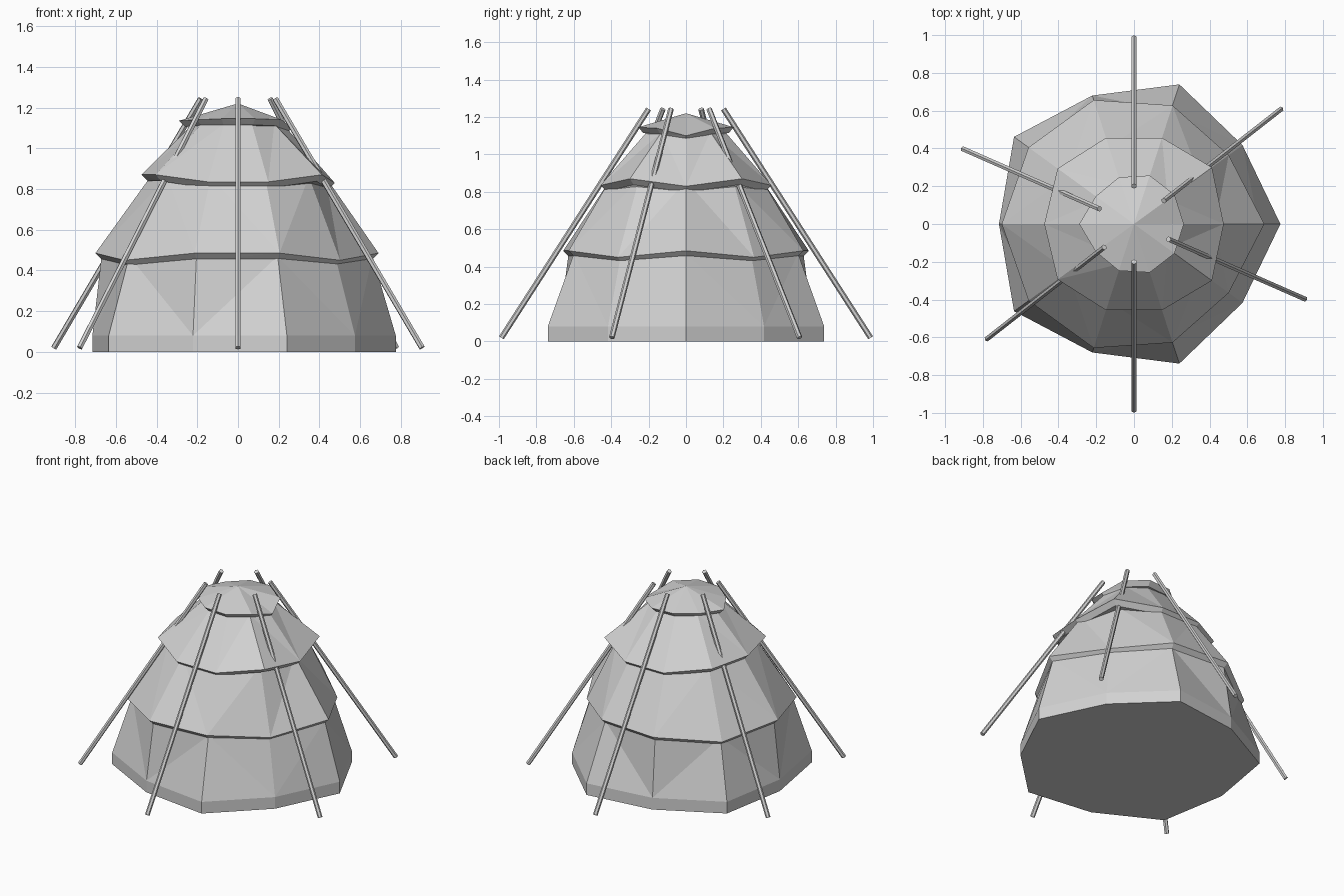
import bpy, bmesh
from math import cos, sin, radians
from mathutils import Vector

cube = bpy.data.objects.get("Cube")
if cube:
    bpy.data.objects.remove(cube, do_unlink=True)

grey = bpy.data.materials.new("plain_grey")
grey.use_nodes = True
tone = (0.64, 0.64, 0.64, 1)
grey.diffuse_color = tone
grey.node_tree.nodes["Principled BSDF"].inputs["Base Color"].default_value = tone


def finish(bm, name):
    bmesh.ops.recalc_face_normals(bm, faces=bm.faces)
    mesh = bpy.data.meshes.new(name)
    bm.to_mesh(mesh)
    bm.free()
    mesh.materials.append(grey)
    obj = bpy.data.objects.new(name, mesh)
    bpy.context.collection.objects.link(obj)
    return obj


def full(half):
    """Six values from +x round to -x become ten values, mirrored front to back."""
    return half + half[-2:0:-1]


def ring(bm, radii, heights):
    verts = []
    for i, (r, z) in enumerate(zip(full(radii), full(heights))):
        a = radians(36 * i)
        verts.append(bm.verts.new((r * cos(a), r * sin(a), z)))
    return verts


def bridge(bm, low, high):
    n = len(low)
    for i in range(n):
        j = (i + 1) % n
        bm.faces.new((low[i], low[j], high[j], high[i]))


def shift(values, amount):
    return [v + amount for v in values]


def tier(name, radii, heights, top_r, top_z, drop):
    """Overhanging skin with a thick rim sloping in and down."""
    bm = bmesh.new()
    inner = ring(bm, shift(radii, -drop), shift(heights, -drop))
    outer = ring(bm, radii, heights)
    bridge(bm, inner, outer)
    if top_r:
        upper = ring(bm, [top_r] * 6, [top_z] * 6)
        bridge(bm, outer, upper)
        bm.faces.new(upper)
    else:
        tip = bm.verts.new((0, 0, top_z))
        for i in range(10):
            bm.faces.new((outer[i], outer[(i + 1) % 10], tip))
    bm.faces.new(inner[::-1])
    bmesh.ops.triangulate(bm, faces=[f for f in bm.faces if len(f.verts) == 4])
    return finish(bm, name)


# Lowest wall with its upright foot
base_r = [0.775, 0.71, 0.777, 0.715, 0.785, 0.715]
lower_r = [0.69, 0.62, 0.66, 0.69, 0.69, 0.70]
lower_z = [0.485, 0.45, 0.485, 0.485, 0.45, 0.485]
bm = bmesh.new()
foot = ring(bm, base_r, [0] * 6)
sill = ring(bm, base_r, [0.08] * 6)
head = ring(bm, shift(lower_r, -0.03), [0.47] * 6)
bridge(bm, foot, sill)
bridge(bm, sill, head)
bm.faces.new(foot[::-1])
bm.faces.new(head)
bmesh.ops.triangulate(bm, faces=[f for f in bm.faces if len(f.verts) == 4])
finish(bm, "base_wall")

# Overlapping covers and the cap
tier("lower_cover", lower_r, lower_z, 0.43, 0.86, 0.04)
tier("upper_cover", [0.475, 0.51, 0.48, 0.48, 0.50, 0.475],
     [0.83, 0.87, 0.835, 0.835, 0.87, 0.87], 0.22, 1.12, 0.032)
tier("top_cap", [0.264, 0.265, 0.27, 0.26, 0.25, 0.29],
     [1.10, 1.14, 1.145, 1.145, 1.14, 1.135], 0, 1.22, 0.03)

# Leaning poles
for number, angle in enumerate((90, 38, -23.7, -90, -142, 156.3), 1):
    a = radians(angle)
    out = Vector((cos(a), sin(a), 0))
    low = out * 0.987 + Vector((0, 0, 0.02))
    high = out * 0.2 + Vector((0, 0, 1.243))
    bm = bmesh.new()
    bmesh.ops.create_cone(bm, cap_ends=True, segments=6, radius1=0.015,
                          radius2=0.015, depth=(high - low).length)
    pole = finish(bm, f"pole_{number}")
    pole.location = (low + high) / 2
    pole.rotation_mode = 'QUATERNION'
    pole.rotation_quaternion = (high - low).to_track_quat('Z', 'Y')
